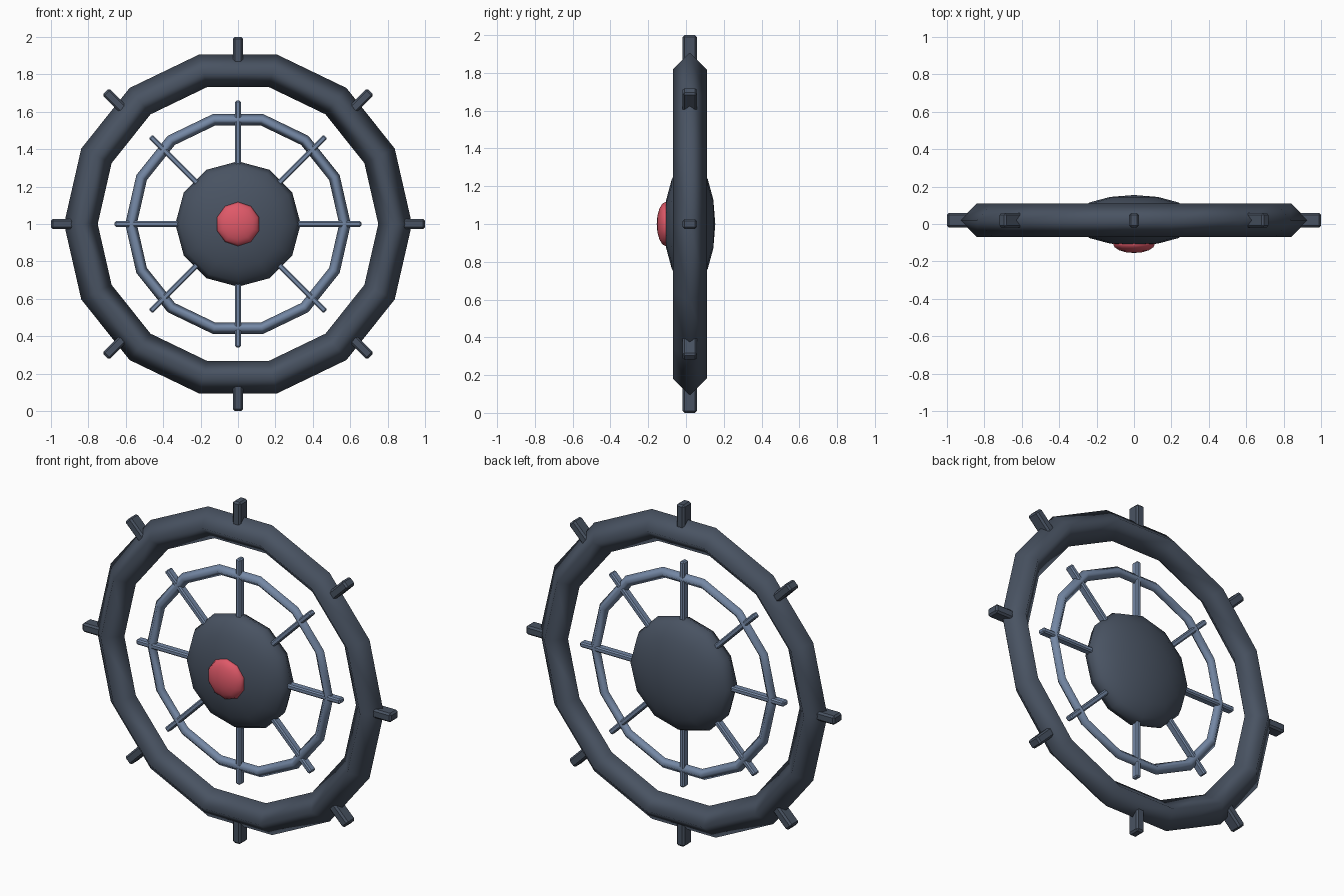
import bpy, math
from mathutils import Matrix, Vector

if "Cube" in bpy.data.objects:
    bpy.data.objects.remove(bpy.data.objects["Cube"])

CENTRE = Vector((0, 0.02, 1.0))
TO_FRONT = math.pi / 2      # turns a z-axis shape so its axis runs front to back


def material(name, colour):
    m = bpy.data.materials.new(name)
    m.diffuse_color = (*colour, 1)
    m.use_nodes = True
    m.node_tree.nodes["Principled BSDF"].inputs["Base Color"].default_value = m.diffuse_color
    return m


DARK = material("dark slate", (0.066, 0.086, 0.122))
STEEL = material("steel blue", (0.175, 0.245, 0.375))
RED = material("coral red", (0.74, 0.10, 0.14))


def finish(name, mat, smooth=60):
    ob = bpy.context.object
    ob.name = name
    ob.data.materials.append(mat)
    if smooth:
        bpy.ops.object.shade_smooth_by_angle(angle=math.radians(smooth))
    return ob


def ring(name, major, minor, mat):
    bpy.ops.mesh.primitive_torus_add(
        major_segments=14, minor_segments=4, major_radius=major,
        minor_radius=minor, location=CENTRE, rotation=(TO_FRONT, 0, 0))
    finish(name, mat, 95)


def dome(name, segments, rings, radius, depth, y, mat):
    bpy.ops.mesh.primitive_uv_sphere_add(
        segments=segments, ring_count=rings, radius=1,
        location=(0, y, 1), rotation=(TO_FRONT, 0, 0))
    bpy.context.object.scale = (radius, radius, depth)
    finish(name, mat, 50)


def radial_bars(name, inner, outer, width, depth, bevel, mat):
    # Eight bevelled bars pointing outwards around the wheel
    for i in range(8):
        turn = Matrix.Rotation(i * math.pi / 4, 4, 'Y')
        bpy.ops.mesh.primitive_cube_add(size=1)
        ob = finish(f"{name}_{i + 1}", mat, 0)
        ob.data.transform(Matrix.Diagonal((width, depth, outer - inner, 1)))
        ob.matrix_world = (Matrix.Translation(CENTRE) @ turn
                           @ Matrix.Translation((0, 0, (inner + outer) / 2)))
        mod = ob.modifiers.new("bevel", 'BEVEL')
        mod.width = bevel
        mod.segments = 1


# Rings
ring("outer_ring", 0.84, 0.09, DARK)
ring("inner_ring", 0.572, 0.031, STEEL)

# Spokes and rim pegs
radial_bars("spoke", 0.20, 0.66, 0.03, 0.045, 0.007, STEEL)
radial_bars("rim_peg", 0.785, 1.0, 0.052, 0.076, 0.010, DARK)

# Hub with its front button
dome("hub", 12, 8, 0.335, 0.135, 0.02, DARK)
dome("front_button", 10, 8, 0.118, 0.05, -0.105, RED)
